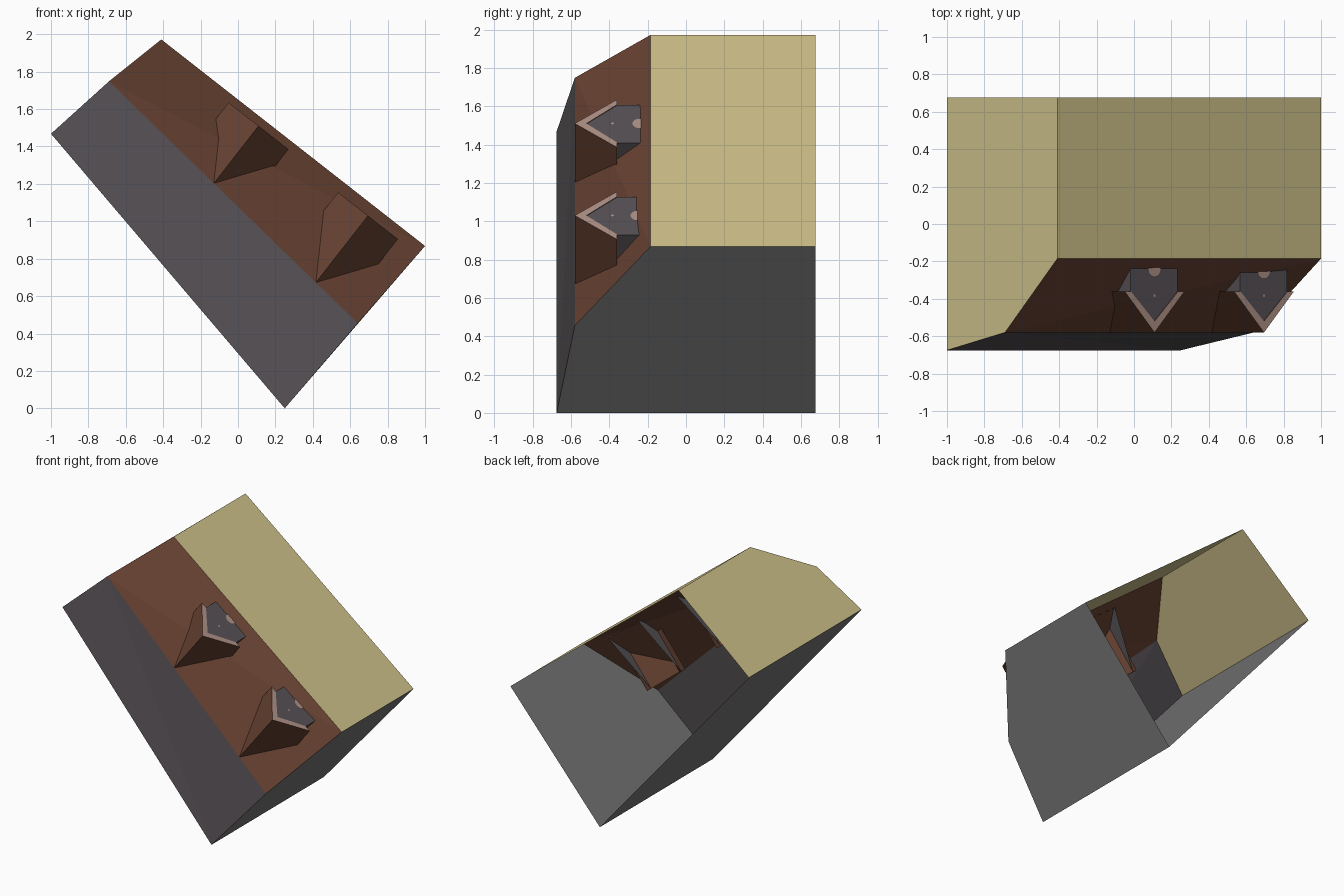
import bpy, math
from mathutils import Vector

if "Cube" in bpy.data.objects:
    bpy.data.objects.remove(bpy.data.objects["Cube"])


def mat(name, rgb):
    m = bpy.data.materials.new(name)
    m.diffuse_color = (*rgb, 1)
    m.use_nodes = True
    m.node_tree.nodes["Principled BSDF"].inputs["Base Color"].default_value = m.diffuse_color
    return m


SAND = mat("sand wall", (0.62, 0.53, 0.255))
GREY = mat("mid grey", (0.19, 0.19, 0.19))
SLATE = mat("slate", (0.092, 0.081, 0.09))
BROWN = mat("brown shingle", (0.135, 0.054, 0.031))
PINK = mat("pale trim", (0.42, 0.28, 0.235))


def add(name, verts, faces, mats, idx=None):
    me = bpy.data.meshes.new(name)
    me.from_pydata([tuple(v) for v in verts], [], faces)
    for m in mats:
        me.materials.append(m)
    if idx:
        for p, i in zip(me.polygons, idx):
            p.material_index = i
    me.update()
    ob = bpy.data.objects.new(name, me)
    bpy.context.collection.objects.link(ob)
    return ob


# Outline of the open-backed mansard house: left end and right end profiles
Y = 0.675
left = [(-1, -Y, 1.468), (-0.69, -0.58, 1.748), (-0.41, -0.185, 1.972),
        (-0.41, Y, 1.972), (-1, Y, 1.468)]
right = [(0.25, -Y, 0), (0.64, -0.58, 0.455), (1, -0.185, 0.868),
         (1, Y, 0.868), (0.25, Y, 0)]


def strip(name, i, m):
    """Surface between profile points i and i+1, split along one diagonal."""
    j = (i + 1) % 5
    add(name, [left[i], left[j], right[j], right[i]], [(3, 2, 1), (3, 1, 0)]
        if i == 0 else [(3, 2, 1), (3, 1, 0)] if i != 1 else [(0, 3, 2), (0, 2, 1)], [m])


strip("upper_slope", 0, SLATE)
# steep shingled slope, diagonal from upper left to lower right
add("shingled_slope", [left[1], left[2], right[2], right[1]],
    [(0, 3, 2), (0, 2, 1)], [BROWN])
strip("long_wall", 2, SAND)
strip("under_wall", 4, GREY)
add("left_end_wall", left, [(0, 1, 2, 3, 4)], [SAND])
add("right_end_wall", right, [(4, 3, 2, 1, 0)], [GREY])

# Dormer axes: N points out of the long wall, T runs along it
N = Vector((0.615, 0, 0.7885))
T = Vector((0.7885, 0, -0.615))
DEPTH = 0.45
EAVE, RIDGE = -0.36, -0.58


def dormer(k, x, z, base):
    o = Vector((x, 0, z))

    def P(t, y, n=0.0):
        return o + T * t + N * n + Vector((0, y, 0))

    # chevron roof with a pale front edge
    chev = [(0, RIDGE), (0.203, EAVE), (0.16, EAVE), (0, -0.52), (-0.16, EAVE), (-0.203, EAVE)]
    v = [P(t, y) for t, y in chev] + [P(t, y, -DEPTH) for t, y in chev]
    f = [(0, 3, 2, 1), (0, 5, 4, 3), (6, 7, 8, 9), (6, 9, 10, 11)]
    f += [(i, (i + 1) % 6, (i + 1) % 6 + 6, i + 6) for i in range(6)]
    add(f"dormer_roof_{k}", v, f, [BROWN, PINK], [1, 1] + [0] * 8)

    # gabled front and wedge-shaped side walls
    r = -0.004
    v = [P(-0.16, base, r), P(0.16, base, r), P(0.16, EAVE, r), P(0, -0.52, r),
         P(-0.16, EAVE, r), P(0.16, EAVE, -DEPTH), P(-0.16, EAVE, -DEPTH)]
    add(f"dormer_body_{k}", v, [(0, 1, 2, 3, 4), (1, 5, 2), (0, 4, 6)], [SLATE])

    # small arched opening at the base and a tiny round vent
    arch = [P(-0.04, base), P(0.04, base)]
    arch += [P(0.04 * math.cos(a), base - 0.016 - 0.036 * math.sin(a))
             for a in [math.pi * i / 8 for i in range(9)]]
    add(f"dormer_arch_{k}", arch, [tuple(range(len(arch)))], [PINK])
    vent = [P(0.008 * math.cos(i * math.pi / 4), -0.383 - 0.008 * math.sin(i * math.pi / 4))
            for i in range(8)]
    add(f"dormer_vent_{k}", vent, [tuple(range(8))], [PINK])


dormer(1, 0.11, 1.51, -0.228)
dormer(2, 0.695, 1.03, -0.238)
